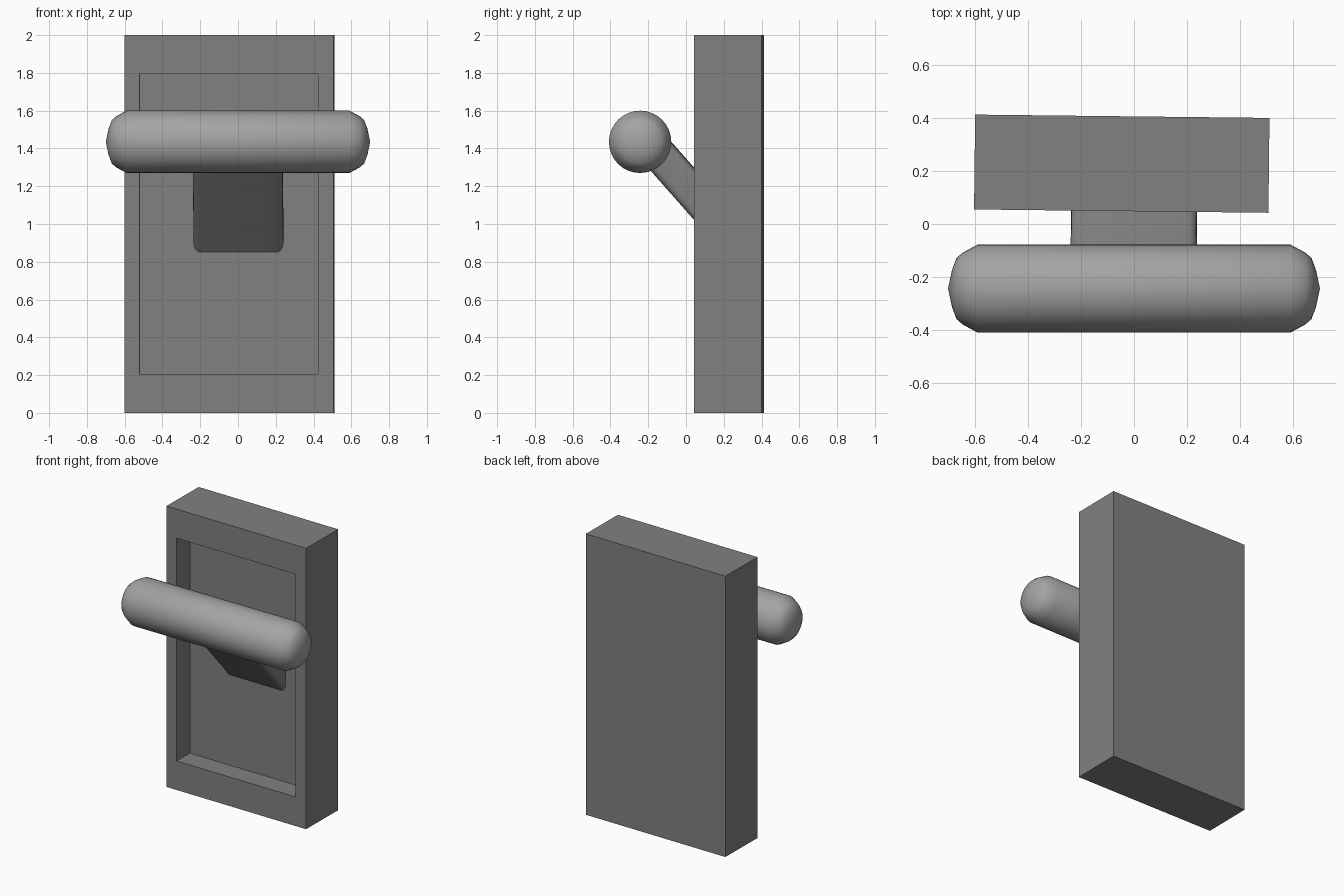
import bpy, bmesh, math
from mathutils import Matrix, Vector

old = bpy.data.objects.get("Cube")
if old:
    bpy.data.objects.remove(old)


def material(name, grey):
    m = bpy.data.materials.new(name)
    m.use_nodes = True
    colour = (grey, grey, grey, 1)
    m.diffuse_color = colour
    m.node_tree.nodes["Principled BSDF"].inputs["Base Color"].default_value = colour
    return m


def make(name, bm, mat):
    bmesh.ops.recalc_face_normals(bm, faces=bm.faces)
    mesh = bpy.data.meshes.new(name)
    bm.to_mesh(mesh)
    bm.free()
    mesh.materials.append(mat)
    ob = bpy.data.objects.new(name, mesh)
    bpy.context.collection.objects.link(ob)
    return ob


def box(size):
    bm = bmesh.new()
    bmesh.ops.create_cube(bm, size=1)
    bmesh.ops.scale(bm, vec=size, verts=bm.verts)
    return bm


def smooth(ob, degrees):
    bpy.ops.object.select_all(action='DESELECT')
    ob.select_set(True)
    bpy.context.view_layer.objects.active = ob
    bpy.ops.object.shade_smooth_by_angle(angle=math.radians(degrees))


dark = material("dark grey", 0.22)
light = material("light grey", 0.37)
TURN = -0.0113

# Wall plate with a rectangular recess in its front
bm = box((1.108, 0.357, 2))
front = min(bm.faces, key=lambda f: f.calc_center_median().y)
bmesh.ops.inset_region(bm, faces=[front], thickness=0.115)
for v in front.verts:
    v.co.z = math.copysign(0.793, v.co.z)
floor = bmesh.ops.extrude_discrete_faces(bm, faces=[front])["faces"][0]
bmesh.ops.translate(bm, vec=(0, 0.147, 0), verts=floor.verts)
plate = make("wall_plate", bm, dark)
plate.location = (-0.046, 0.227, 1)
plate.rotation_euler.z = TURN

# Slanted arm with rounded long edges, running from the recess to the handle
start, end = Vector((0, -0.16, 1.39)), Vector((0, 0.30, 0.868))
bm = box((0.475, 0.18, (end - start).length))
long_edges = [e for e in bm.edges
              if abs((e.verts[0].co - e.verts[1].co).z) > 0.1]
bmesh.ops.bevel(bm, geom=long_edges, offset=0.035, segments=4,
                profile=0.5, affect='EDGES')
slant = (start - end).to_track_quat('Z', 'Y').to_matrix().to_4x4()
# Keep the wide side of the arm level
if abs((slant @ Vector((1, 0, 0))).x) < 0.5:
    slant = slant @ Matrix.Rotation(math.pi / 2, 4, 'Z')
bmesh.ops.transform(bm, matrix=Matrix.Translation((start + end) / 2) @ slant,
                    verts=bm.verts)
arm = make("arm", bm, dark)
arm.rotation_euler.z = TURN
smooth(arm, 40)

# Round handle bar: a turned profile with tapered, domed ends
half = [(0.59, 0.165), (0.645, 0.135), (0.668, 0.115), (0.685, 0.07), (0.70, 0)]
profile = [(-x, r) for x, r in reversed(half)] + half
bm = bmesh.new()
verts = [bm.verts.new((x, 0, r)) for x, r in profile]
edges = [bm.edges.new(pair) for pair in zip(verts, verts[1:])]
bmesh.ops.spin(bm, geom=verts + edges, cent=(0, 0, 0), axis=(1, 0, 0),
               angle=math.tau, steps=32, use_duplicate=False)
bmesh.ops.remove_doubles(bm, verts=bm.verts, dist=0.0005)
handle = make("handle_bar", bm, light)
handle.location = (0, -0.243, 1.435)
smooth(handle, 60)
